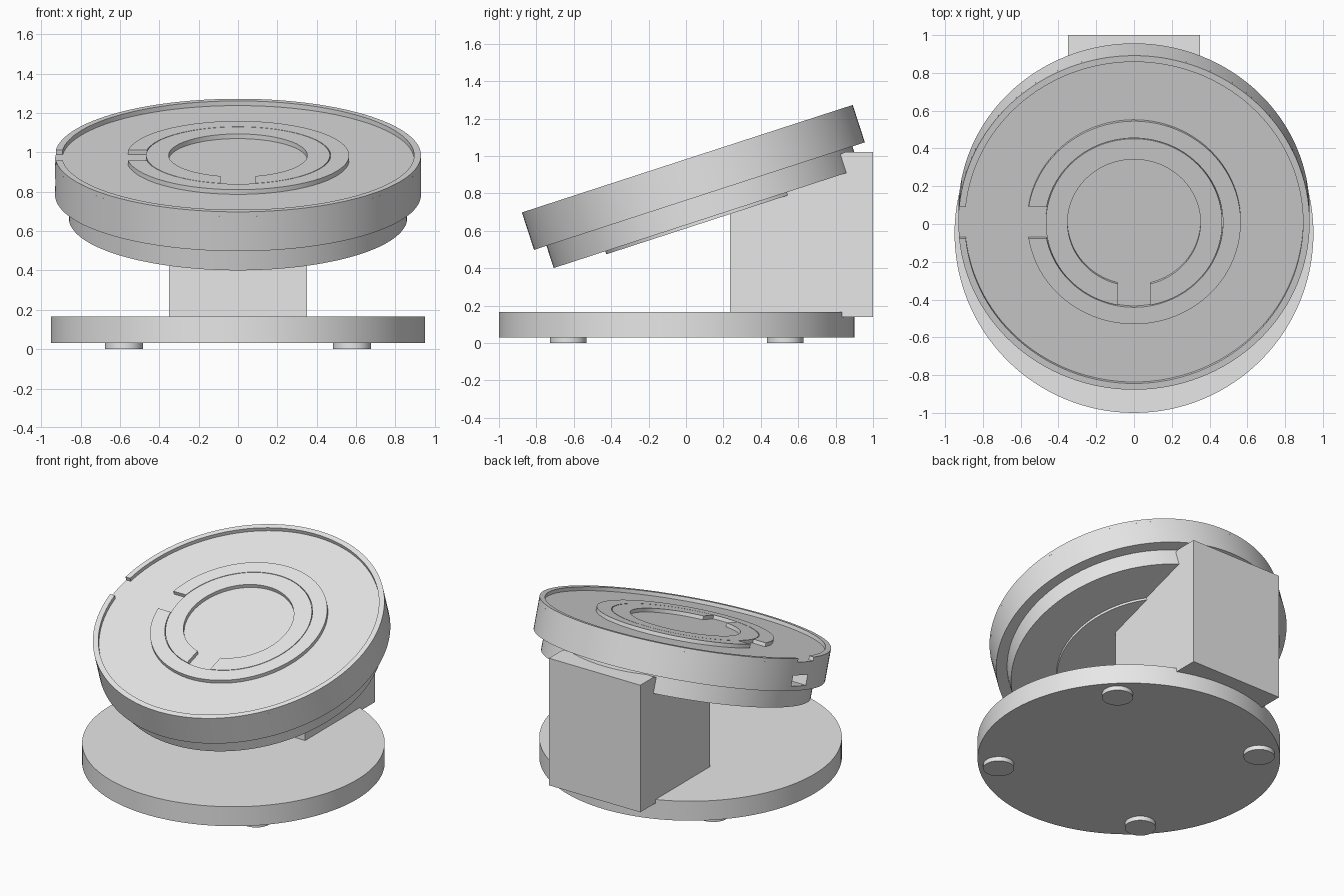
import bpy, bmesh, math
from mathutils import Matrix, Vector

cube = bpy.data.objects.get("Cube")
if cube:
    bpy.data.objects.remove(cube, do_unlink=True)

GREY = (0.8, 0.8, 0.8, 1)
mat = bpy.data.materials.new("plain grey")
mat.use_nodes = True
mat.diffuse_color = GREY
mat.node_tree.nodes["Principled BSDF"].inputs["Base Color"].default_value = GREY

SEGMENTS = 128
TILT = Matrix.Translation((0, 0.007, 0.985)) @ Matrix.Rotation(math.radians(18), 4, "X")


def finish(name, bm, matrix=Matrix()):
    bmesh.ops.remove_doubles(bm, verts=bm.verts, dist=1e-5)
    bmesh.ops.recalc_face_normals(bm, faces=bm.faces)
    mesh = bpy.data.meshes.new(name)
    bm.to_mesh(mesh)
    bm.free()
    mesh.materials.append(mat)
    obj = bpy.data.objects.new(name, mesh)
    bpy.context.collection.objects.link(obj)
    obj.matrix_world = matrix
    return obj


def smooth(obj):
    bpy.ops.object.select_all(action="DESELECT")
    obj.select_set(True)
    bpy.context.view_layer.objects.active = obj
    bpy.ops.object.shade_smooth_by_angle(angle=math.radians(30))


def lathe(name, profile, matrix):
    bm = bmesh.new()
    verts = [bm.verts.new((r, 0, z)) for r, z in profile]
    edges = [bm.edges.new(pair) for pair in zip(verts, verts[1:])]
    bmesh.ops.spin(bm, geom=verts + edges, axis=(0, 0, 1), cent=(0, 0, 0),
                   angle=math.tau, steps=SEGMENTS)
    return finish(name, bm, matrix)


def disc(name, radius, bottom, top, x, y):
    obj = lathe(name, [(0, bottom), (radius, bottom), (radius, top), (0, top)],
                Matrix.Translation((x, y, 0)))
    smooth(obj)


def open_ring(name, inner, outer, bottom, top, gap_angle, half_gap):
    """Flat ring with a parallel-sided gap facing gap_angle."""
    bm = bmesh.new()
    loops = []
    for i in range(SEGMENTS + 1):
        loop = []
        for r, z in ((inner, bottom), (outer, bottom), (outer, top), (inner, top)):
            skip = math.asin(half_gap / r)
            a = gap_angle + skip + (math.tau - 2 * skip) * i / SEGMENTS
            loop.append(bm.verts.new((r * math.cos(a), r * math.sin(a), z)))
        loops.append(loop)
    for a, b in zip(loops, loops[1:]):
        for k in range(4):
            n = (k + 1) % 4
            bm.faces.new((a[k], a[n], b[n], b[k]))
    bm.faces.new(loops[0])
    bm.faces.new(loops[-1])
    smooth(finish(name, bm, TILT))


# Base plate and its four feet
disc("base_plate", 0.95, 0.03, 0.165, 0, -0.05)
for sx, side in ((1, "left"), (-1, "right")):
    for sy, end in ((-1, "front"), (1, "back")):
        disc(f"foot_{end}_{side}", 0.097, 0, 0.03, sx * 0.58, -0.05 + sy * 0.58)

# Support block, side profile extruded across the width
bm = bmesh.new()
profile = [(0.235, 0.14), (1, 0.14), (1, 1.02), (0.85, 1.02), (0.235, 0.75)]
face = bm.faces.new([bm.verts.new((-0.35, y, z)) for y, z in profile])
extruded = bmesh.ops.extrude_face_region(bm, geom=[face])["geom"]
bmesh.ops.translate(bm, vec=(0.7, 0, 0),
                    verts=[v for v in extruded if isinstance(v, bmesh.types.BMVert)])
finish("support_block", bm)

# Tilted head with a stepped underside
head = lathe("tilted_head", [(0, -0.025), (0.93, -0.025), (0.93, -0.21), (0.86, -0.21),
                             (0.86, -0.335), (0.57, -0.335), (0.57, -0.352), (0, -0.352)], TILT)

# Socket opening cut into the side wall of the head
bm = bmesh.new()
bmesh.ops.create_cube(bm, size=1, matrix=Matrix.Translation((-0.93, 0.03, -0.145))
                      @ Matrix.Diagonal(Vector((0.24, 0.16, 0.07, 1))))
cutter = finish("socket_cutter", bm, TILT)
cutter.hide_render = True
cut = head.modifiers.new("socket", "BOOLEAN")
cut.operation = "DIFFERENCE"
cut.solver = "EXACT"
cut.object = cutter
bpy.context.view_layer.objects.active = head
bpy.ops.object.modifier_apply(modifier="socket")
bpy.data.objects.remove(cutter, do_unlink=True)
smooth(head)

# Raised rim and the two concentric rings on the face
open_ring("outer_rim", 0.895, 0.93, -0.025, 0, math.pi, 0.088)
open_ring("alignment_ring", 0.471, 0.565, -0.025, 0, math.pi, 0.088)
open_ring("inner_ring", 0.352, 0.467, -0.025, 0, -math.pi / 2, 0.088)
